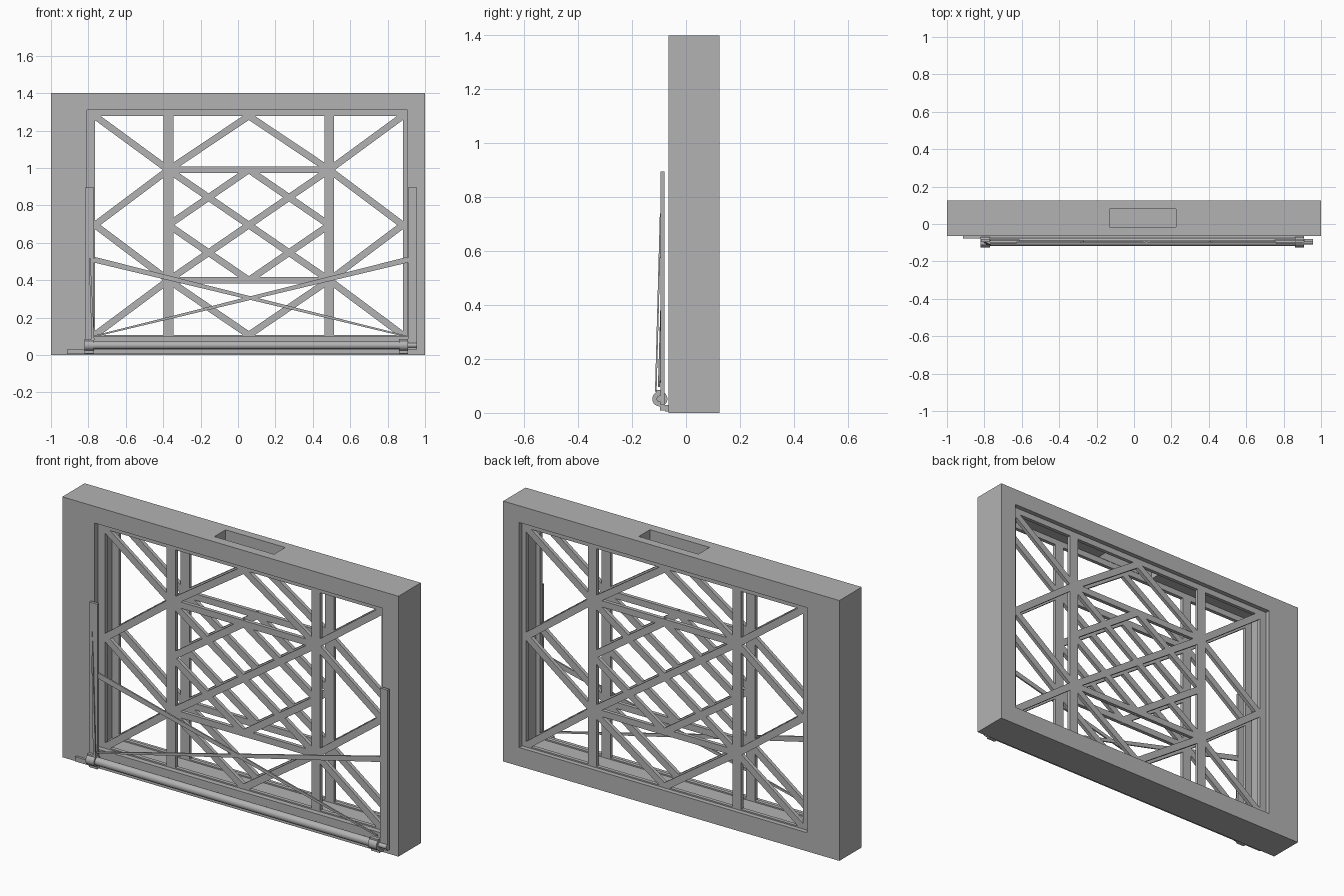
import bpy
from mathutils import Vector, Matrix

old = bpy.data.objects.get("Cube")
if old:
    bpy.data.objects.remove(old, do_unlink=True)

grey = bpy.data.materials.new("plain_grey")
grey.use_nodes = True
grey.diffuse_color = (0.45, 0.45, 0.45, 1)
grey.node_tree.nodes["Principled BSDF"].inputs["Base Color"].default_value = (0.45, 0.45, 0.45, 1)


def mesh_object(name, verts, faces):
    mesh = bpy.data.meshes.new(name)
    mesh.from_pydata(verts, [], faces)
    mesh.materials.append(grey)
    obj = bpy.data.objects.new(name, mesh)
    bpy.context.collection.objects.link(obj)
    return obj


BOX_FACES = [(0, 1, 3, 2), (4, 6, 7, 5), (0, 4, 5, 1), (2, 3, 7, 6), (0, 2, 6, 4), (1, 5, 7, 3)]


def box(name, x, y, z):
    return mesh_object(name, [(a, b, c) for a in x for b in y for c in z], BOX_FACES)


def strap(name, start, end, w0, w1, thick, extend=0.0):
    """Flat bar between two points, lying in the xz plane, tapering from w0 to w1."""
    p, q = Vector(start), Vector(end)
    along = (q - p).normalized()
    p, q = p - along * extend, q + along * extend
    side = Vector((-along.z, 0, along.x)).normalized()
    depth = Vector((0, thick / 2, 0))
    verts = [c + side * s * w / 2 + depth * d
             for c, w in ((p, w0), (q, w1)) for d in (-1, 1) for s in (-1, 1)]
    return mesh_object(name, verts, BOX_FACES)


def rod(name, x0, x1, y, z, radius):
    bpy.ops.mesh.primitive_cylinder_add(vertices=32, radius=radius, depth=x1 - x0,
                                        location=((x0 + x1) / 2, y, z), rotation=(0, 1.570796, 0))
    obj = bpy.context.object
    obj.name = name
    obj.data.materials.append(grey)
    bpy.ops.object.shade_smooth_by_angle()
    return obj


# Outer frame with a through opening and a slot in its top
L, R, B, T = -0.807, 0.905, 0.1, 1.31
frame = box("outer_frame", (-1, 1), (-0.065, 0.125), (0, 1.4))
cutters = [box("opening_cutter", (L, R), (-0.5, 0.5), (B, T)),
           box("slot_cutter", (-0.13, 0.225), (-0.015, 0.08), (1.2, 1.5))]
for cutter in cutters:
    cutter.hide_render = True
    mod = frame.modifiers.new("cut", 'BOOLEAN')
    mod.operation = 'DIFFERENCE'
    mod.solver = 'EXACT'
    mod.object = cutter
bpy.context.view_layer.update()
cut_mesh = bpy.data.meshes.new_from_object(frame.evaluated_get(bpy.context.evaluated_depsgraph_get()))
frame.modifiers.clear()
frame.data = cut_mesh
for cutter in cutters:
    bpy.data.objects.remove(cutter, do_unlink=True)

# Lattice grid: inner edges, uprights and centre lines
MID, HALF, QUARTER = 0.058, 0.823, 0.43
xl, xr, xa, xb = MID - HALF, MID + HALF, MID - QUARTER, MID + QUARTER
zb, zt, zm = 0.107, 1.278, 0.695
za, zc = 0.4, 0.99


def lattice(name, y):
    thick = 0.02
    ys = (y - thick / 2, y + thick / 2)
    # border strips
    box(name + "_left_strip", (L, xl), ys, (B, T))
    box(name + "_right_strip", (xr, R), ys, (B, T))
    box(name + "_top_strip", (xl, xr), ys, (zt, T))
    box(name + "_bottom_strip", (xl, xr), ys, (B, zb))
    # uprights and crossbars
    for x in (xa, xb):
        box(name + "_upright", (x - 0.026, x + 0.026), ys, (B, T))
    for z in (za, zc):
        box(name + "_crossbar", (xa, xb), ys, (z - 0.017, z + 0.017))
    # diagonals, mirrored about the centre
    for s in (-1, 1):
        outer, node = MID + s * HALF, MID + s * QUARTER
        runs = [((outer, zt), (node, zc)), ((node, zc), (MID, zm)),
                ((MID, zm), (MID - s * QUARTER, za)), ((outer, zb), (node, za)),
                ((MID, zt), (node, zc)), ((node, zc), (outer, zm)),
                ((outer, zm), (node, za)), ((node, za), (MID, zb)),
                ((MID, zc), (node, zm)), ((node, zm), (MID, za))]
        for (x0, z0), (x1, z1) in runs:
            strap(name + "_diagonal", (x0, y, z0), (x1, y, z1), 0.036, 0.036, thick, 0.008)


lattice("front_lattice", -0.027)
lattice("back_lattice", 0.09)

# Roller along the bottom of the front, held by two collars on a base plate
RY, RZ = -0.097, 0.052
rod("roller", -0.82, 0.91, RY, RZ, 0.021)
rod("roller_pin", 0.9, 0.957, RY, RZ, 0.012)
box("base_plate", (-0.915, 0.91), (-0.078, -0.065), (0.005, 0.03))
for x in (-0.795, 0.885):
    rod("roller_collar", x - 0.025, x + 0.025, RY, RZ, 0.028)
    box("collar_foot", (x - 0.025, x + 0.025), (RY, -0.065), (0.008, 0.03))
    box("collar_cap", (x - 0.025, x + 0.025), (RY - 0.014, RY + 0.008), (RZ, 0.085))

# Side posts
box("right_hand_post", (0.91, 0.957), (-0.095, -0.08), (0.03, 0.895))
box("left_hand_post", (-0.818, -0.77), (-0.095, -0.08), (0.03, 0.895))
strap("post_brace", (-0.803, -0.094, 0.74), (-0.775, -0.112, 0.08), 0.006, 0.014, 0.006)

# Crossing tapered straps
strap("rising_strap", (-0.77, -0.1, 0.1), (0.91, -0.087, 0.51), 0.008, 0.03, 0.008)
strap("falling_strap", (0.9, -0.1, 0.1), (-0.77, -0.087, 0.51), 0.008, 0.03, 0.008)

# Consistent outward normals
import bmesh
for obj in bpy.context.collection.objects:
    if obj.type == 'MESH' and grey.name in obj.data.materials:
        bm = bmesh.new()
        bm.from_mesh(obj.data)
        bmesh.ops.recalc_face_normals(bm, faces=bm.faces)
        bm.to_mesh(obj.data)
        bm.free()
